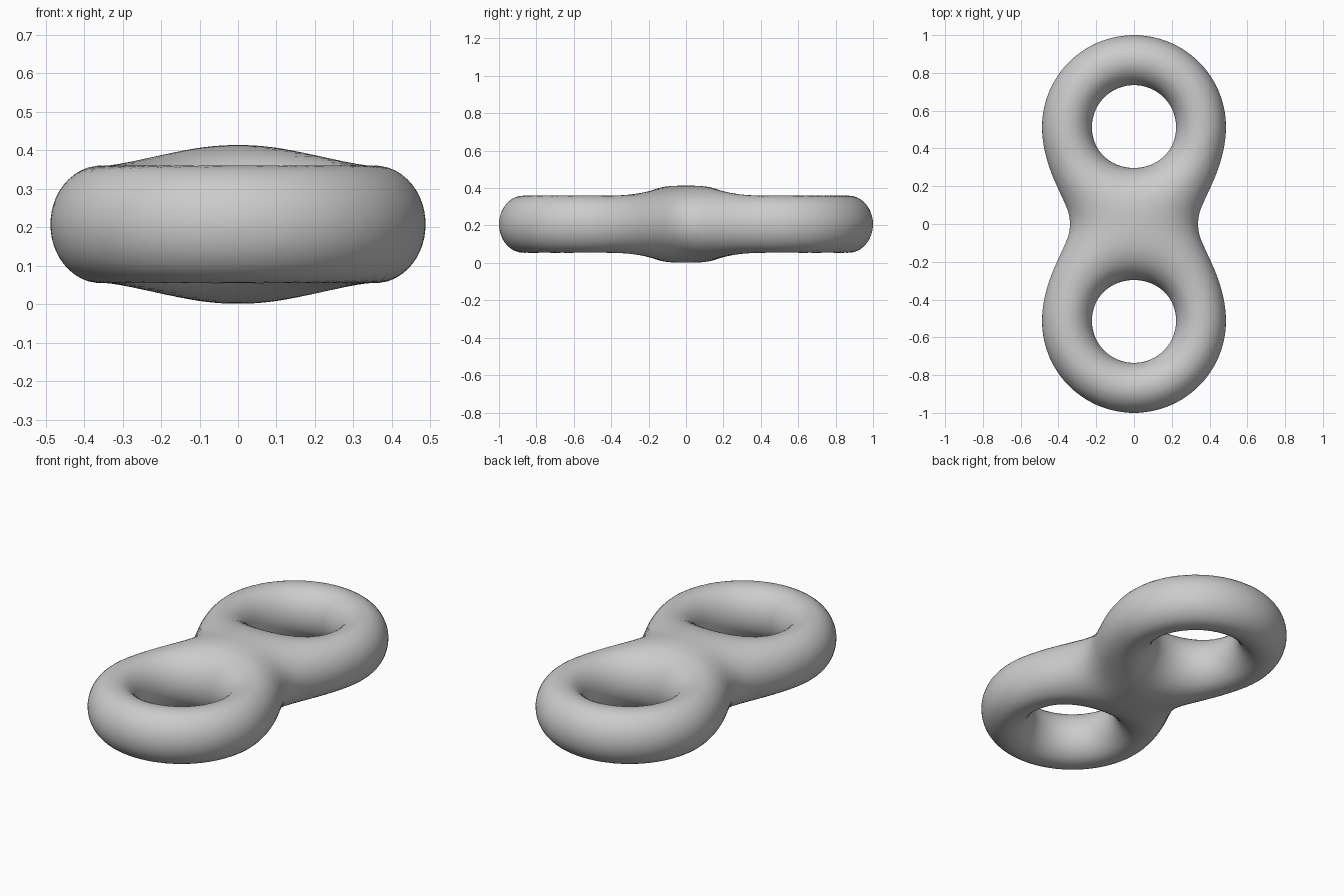
import bpy, bmesh, math
from mathutils import Vector

if "Cube" in bpy.data.objects:
    bpy.data.objects.remove(bpy.data.objects["Cube"], do_unlink=True)

RING_Y, RING_R = 0.5125, 0.355      # ring centres and tube path radius
TUBE_W, TUBE_H = 0.1325, 0.153      # tube half width and half height
HALF_HEIGHT = 0.207                 # half height of the swollen middle


def ring(p, cy):
    """Signed field of one ring with an elliptical tube."""
    off = math.hypot(p.x, p.y - cy) - RING_R
    return math.hypot(off / TUBE_W, p.z / TUBE_H) - 1


def body(p):
    """Smooth blend of both rings."""
    a, b = ring(p, RING_Y), ring(p, -RING_Y)
    k = 3.19 + 5.7 * p.x * p.x
    h = max(k - abs(a - b), 0) / k
    return min(a, b) - h * h * k / 4


def project(p, steps=5, e=0.0005):
    """Pull a point onto the blended surface."""
    p = p.copy()
    for _ in range(steps):
        g = Vector()
        for i in range(3):
            d = Vector()
            d[i] = e
            g[i] = (body(p + d) - body(p - d)) / (2 * e)
        move = g * (body(p) / max(g.length_squared, 1e-6))
        if move.length > 0.05:
            move *= 0.05 / move.length
        p -= move
    return p


# Rough body: two rings and a hub
parts = []
for side in (1, -1):
    bpy.ops.mesh.primitive_torus_add(location=(0, side * RING_Y, 0), major_radius=RING_R,
                                     minor_radius=0.135, major_segments=64, minor_segments=24)
    parts.append(bpy.context.object)
bpy.ops.mesh.primitive_uv_sphere_add(segments=32, ring_count=16, radius=1)
hub = bpy.context.object
hub.scale = (0.3, 0.22, 0.19)
parts.append(hub)
for o in parts:
    o.select_set(True)
bpy.context.view_layer.objects.active = parts[0]
bpy.ops.object.join()
obj = bpy.context.object
obj.name = obj.data.name = "double_ring"
bpy.ops.object.transform_apply(location=True, rotation=True, scale=True)

# Fuse into one skin
remesh = obj.modifiers.new("fuse", 'REMESH')
remesh.mode = 'VOXEL'
remesh.voxel_size = 0.025
bpy.ops.object.convert(target='MESH')

# Relax and settle onto the smooth blended surface
bm = bmesh.new()
bm.from_mesh(obj.data)
for _ in range(4):
    bmesh.ops.smooth_vert(bm, verts=bm.verts, factor=0.5,
                          use_axis_x=True, use_axis_y=True, use_axis_z=True)
    for v in bm.verts:
        v.co = project(v.co)
bmesh.ops.translate(bm, verts=bm.verts, vec=(0, 0, HALF_HEIGHT))
bmesh.ops.recalc_face_normals(bm, faces=bm.faces)
for f in bm.faces:
    f.smooth = True
    f.material_index = 0
bm.to_mesh(obj.data)
bm.free()

# Plain grey
grey = bpy.data.materials.new("plain grey")
grey.use_nodes = True
colour = (0.6, 0.6, 0.6, 1)
grey.diffuse_color = colour
grey.node_tree.nodes["Principled BSDF"].inputs["Base Color"].default_value = colour
obj.data.materials.clear()
obj.data.materials.append(grey)
